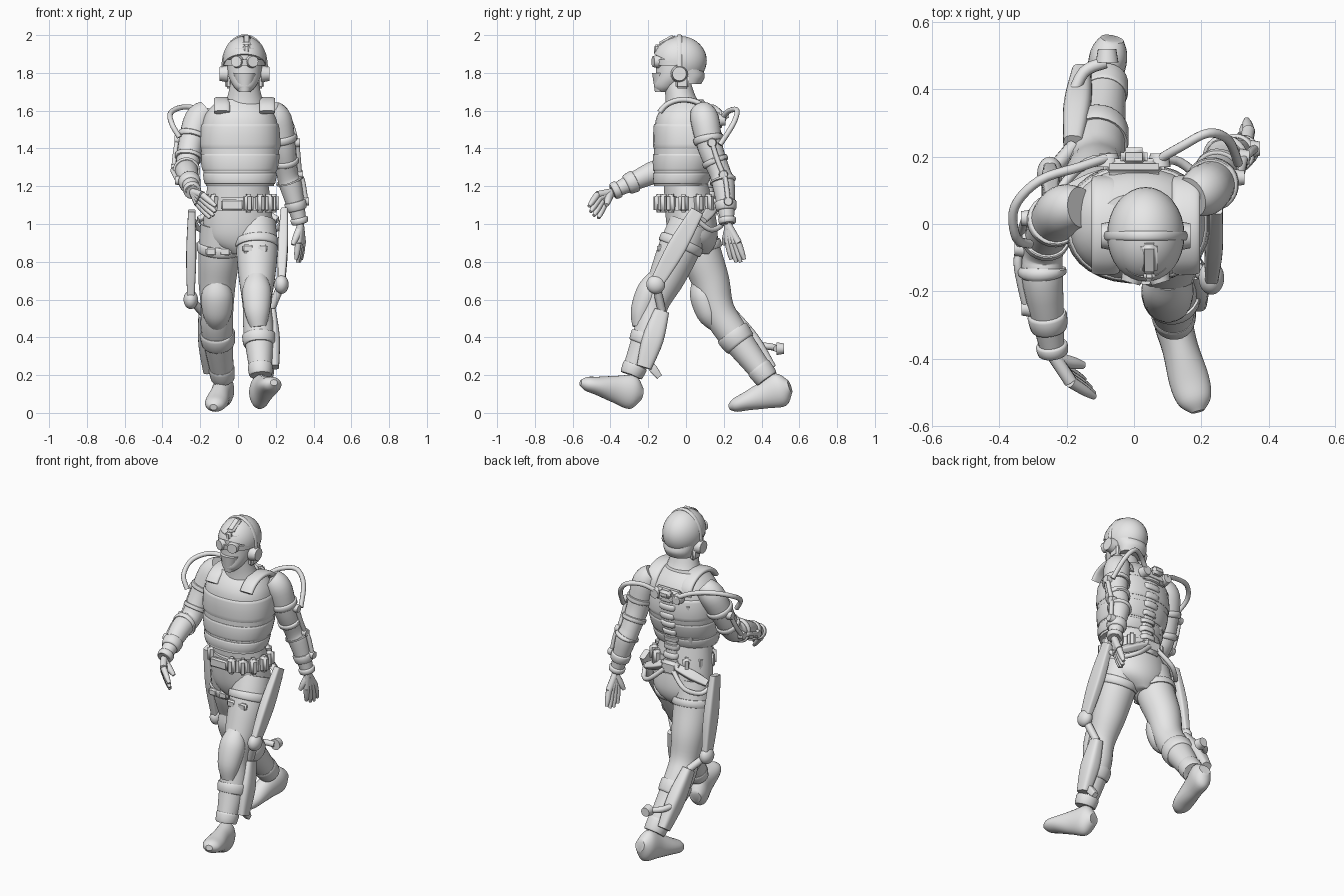
import bpy, bmesh, math
from mathutils import Vector, Matrix, Euler

if "Cube" in bpy.data.objects:
    bpy.data.objects.remove(bpy.data.objects["Cube"])

grey = bpy.data.materials.new("plain grey")
grey.use_nodes = True
grey.diffuse_color = (.8, .8, .8, 1)
grey.node_tree.nodes["Principled BSDF"].inputs["Base Color"].default_value = grey.diffuse_color


def finish(name, bm, angle=40):
    bmesh.ops.recalc_face_normals(bm, faces=bm.faces)
    mesh = bpy.data.meshes.new(name)
    bm.to_mesh(mesh)
    bm.free()
    mesh.materials.append(grey)
    mesh.shade_smooth()
    mesh.set_sharp_from_angle(angle=math.radians(angle))
    ob = bpy.data.objects.new(name, mesh)
    bpy.context.collection.objects.link(ob)
    return ob


def sample(rings, t):
    """Smooth interpolation of ring values at position t."""
    last = len(rings) - 1
    i = max(0, min(int(t), last - 1))
    f = t - i
    before, start, end, after = [rings[max(0, min(last, i + k))] for k in (-1, 0, 1, 2)]
    return [b + f * (c - a + f * (2*a - 5*b + 4*c - d + f * (3*(b - c) + d - a))) / 2
            for a, b, c, d in zip(before, start, end, after)]


def loft(name, rings, flat=False, power=1, steps=5, sides=24):
    """Skin round (x, y, z, radius) or oval (x, y, z, width, depth) rings along a path."""
    rows = [sample(rings, k / steps) for k in range((len(rings) - 1) * steps + 1)]
    mids = [Vector(r[:3]) for r in rows]
    bm = bmesh.new()
    across, loops = Vector((1, 0, 0)), []
    for k, row in enumerate(rows):
        along = (mids[min(k + 1, len(mids) - 1)] - mids[max(k - 1, 0)]).normalized()
        if flat:
            along = Vector((0, 0, 1))
        if k == 0 and abs(along.x) > .9:
            across = Vector((0, 0, 1))
        across = (across - along * across.dot(along)).normalized()
        deep = along.cross(across)
        loop = []
        for s in range(sides):
            angle = math.tau * (s + .5) / sides
            c, d = (math.copysign(abs(q) ** power, q) for q in (math.cos(angle), math.sin(angle)))
            loop.append(bm.verts.new(mids[k] + across * c * row[3] + deep * d * row[-1]))
        loops.append(loop)
    for low, high in zip(loops, loops[1:]):
        for s in range(sides):
            n = (s + 1) % sides
            bm.faces.new((low[s], low[n], high[n], high[s]))
    bm.faces.new(loops[0])
    bm.faces.new(loops[-1])
    return finish(name, bm)


def stack(x, rows):
    """Level rings (y, z, width, depth) sharing one x."""
    return [(x, *row) for row in rows]


def tube(name, points, radius):
    return loft(name, [(*p, radius) for p in points], sides=10)


def bar(name, start, end, wide, deep, power=.4):
    middle = [(p + q) / 2 for p, q in zip(start, end)]
    tip = (wide * .7, deep * .7)
    return loft(name, [(*start, *tip), (*middle, wide, deep), (*end, *tip)], power=power)


def strap(name, limb, t, half, grow=.01, flat=False, power=1, sides=24):
    rings = []
    for k, g in ((-1, .3), (-.7, 1), (.7, 1), (1, .3)):
        row = sample(limb, t + k * half)
        rings.append((*row[:3], *(radius + grow * g for radius in row[3:])))
    return loft(name, rings, flat, power, 2, sides)


def ball(name, loc, size, cut=None):
    bm = bmesh.new()
    bmesh.ops.create_uvsphere(bm, u_segments=32, v_segments=20, radius=1,
                              matrix=Matrix.LocRotScale(Vector(loc), None, Vector(size)))
    if cut:
        bmesh.ops.bisect_plane(bm, geom=bm.verts[:] + bm.edges[:] + bm.faces[:],
                               plane_co=cut, plane_no=(0, .5, 1), clear_inner=True)
        bmesh.ops.holes_fill(bm, edges=[e for e in bm.edges if e.is_boundary], sides=0)
    return finish(name, bm)


def box(name, loc, size, rot=(0, 0, 0)):
    bm = bmesh.new()
    bmesh.ops.create_cube(bm, size=1, matrix=Matrix.LocRotScale(Vector(loc), Euler(rot), Vector(size)))
    bmesh.ops.bevel(bm, geom=bm.edges[:], offset=min(size) * .3, segments=3, affect='EDGES')
    return finish(name, bm, 50)


def disc(name, loc, radius, depth, axis):
    bm = bmesh.new()
    turn = Vector((0, 0, 1)).rotation_difference(Vector(axis))
    bmesh.ops.create_cone(bm, cap_ends=True, segments=20, radius1=radius, radius2=radius * .8, depth=depth,
                          matrix=Matrix.LocRotScale(Vector(loc), turn, None))
    return finish(name, bm)


# torso, pelvis and neck
vest = stack(.01, [(-.03, 1.2, .18, .14), (0, 1.4, .21, .17), (0, 1.53, .2, .165), (0, 1.6, .17, .14), (0, 1.66, .11, .09)])
loft("vest", vest, True, .88, sides=32)
for t, half in ((.25, .15), (.65, .2), (1.5, .5)):
    strap("vest_panel", vest, t, half, .006, True, .88, 32)
loft("pelvis", stack(0, [(0, 1.23, .16, .12), (.03, 1, .185, .135), (.04, .9, .16, .12), (.04, .84, .05, .08)]), True)
loft("belt", stack(.02, [(0, 1.07, .17, .145), (0, 1.14, .165, .14)]), True)
for degrees in (-150, -78, -55, -33, -5, 28, 55, 128, 155, 190):
    a = math.radians(degrees)
    box("belt_pouch", (.02 + .17 * math.cos(a), .145 * math.sin(a), 1.11), (.05, .055, .1), (0, 0, a + math.pi / 2))
box("belt_buckle", (-.03, -.14, 1.1), (.12, .03, .06))

# head, helmet and goggles
hx = .035
loft("neck", stack(hx, [(-.01, 1.62, .11, .1), (-.03, 1.68, .09, .08), (-.05, 1.77, .07, .07)]), True)
loft("face", stack(hx, [(-.12, 1.7, .03, .03), (-.1, 1.73, .06, .07), (-.06, 1.8, .09, .1), (-.05, 1.93, .09, .11)]), True)
loft("face_mask", stack(hx, [(-.135, 1.7, .03, .03), (-.13, 1.8, .06, .05)]), True)
ball("helmet", (hx, -.033, 1.865), (.115, .143, .13), cut=(hx, -.14, 1.885))
loft("helmet_rear_pad", stack(hx, [(.02, 1.74, .08, .06), (.02, 1.78, .09, .08), (0, 1.82, .1, .09)]), True)
loft("goggle_strap", stack(hx, [(-.04, 1.84, .11, .13), (-.04, 1.87, .11, .134)]), True)
arc = [math.pi * k / 8 for k in range(9)]
loft("headset_band", [(hx + .117 * math.cos(a), -.035, 1.83 + .167 * math.sin(a), .007, .014) for a in arc])
box("helmet_mount", (.045, -.1, 1.967), (.05, .1, .035), (.5, 0, 0))
box("mount_hinge", (.045, -.155, 1.925), (.035, .03, .05))
for s in (-1, 1):
    disc("goggle_lens", (hx + s * .04, -.158, 1.86), .036, .035, (s * .3, -1, 0))
    disc("ear_cup", (hx + s * .11, -.035, 1.795), .046, .045, (s, 0, 0))
    box("cup_cushion", (hx + s * .085, -.02, 1.755), (.035, .07, .075))
    # shoulder straps curve over the vest
    loft("shoulder_strap", [(hx + s * .12, -.01 - .14 * math.cos(a), 1.55 + .108 * math.sin(a), .042, .015)
                            for a in arc[1:]], power=.7)

# arms
left_arm = [(.17, .08, 1.6, .06), (.21, .1, 1.55, .076), (.24, .13, 1.4, .066), (.26, .18, 1.27, .057),
            (.28, .2, 1.2, .059), (.33, .22, 1, .034)]
right_arm = [(-.16, .05, 1.6, .06), (-.21, .04, 1.55, .076), (-.25, -.01, 1.42, .066), (-.27, -.08, 1.3, .06),
             (-.27, -.18, 1.27, .06), (-.24, -.39, 1.17, .034)]


def hand(name, wrist, knuckle, tip, across, thumb):
    w, n, e, c, h = (Vector(p) for p in (wrist, knuckle, tip, across, thumb))

    def digit(part, start, end, thick):
        return loft(name + part, [(*start, thick), (*start.lerp(end, .6), thick * .85), (*end, thick * .5)], sides=10)

    for k in (-1.5, -.5, .5, 1.5):
        root = n + c * k
        tube(name + "_palm", [w, w.lerp(root, .6), root], .02)
        digit("_finger", root, e + c * k * 1.3 - (e - w) * abs(k) * .07, .018)
    digit("_thumb", w.lerp(n, .2), h, .022)


hand("left_hand", left_arm[-1][:3], (.33, .25, .9), (.32, .28, .79), (.007, .018, 0), (.29, .2, .89))
hand("right_hand", right_arm[-1][:3], (-.2, -.45, 1.13), (-.12, -.5, 1.05), (.008, -.013, .016), (-.15, -.42, 1.1))
for side, arm, s in (("left", left_arm, 1), ("right", right_arm, -1)):
    loft(side + "_arm", arm)
    for t in (1.7, 2.5, 3.7, 4.5):
        strap(side + "_arm_strap", arm, t, .1)
    strap(side + "_glove_cuff", arm, 4.88, .1)
    # jointed rod along the outside of the arm
    rod = []
    for k in range(5):
        x, y, z, radius = sample(arm, 1.8 + k * .65)
        rod.append((x + s * (radius + .01), y + .015, z))
    tube(side + "_arm_rod", rod, .013)
    for p in rod[::2]:
        disc(side + "_arm_joint", p, .026, .03, (s, 0, 0))

# legs, from hip to ankle
left_leg = [(.09, .02, 1, .11), (.1, -.04, .86, .11), (.1, -.1, .72, .097), (.1, -.17, .57, .076),
            (.11, -.2, .42, .08), (.12, -.29, .2, .055)]
right_leg = [(-.09, .04, 1, .11), (-.1, .08, .84, .11), (-.11, .13, .7, .1), (-.11, .17, .55, .086),
             (-.11, .24, .43, .084), (-.08, .43, .18, .057)]


def boot(name, heel, toe):
    line = Vector(heel), Vector(toe)
    shape = ((0, .035, .035), (.15, .056, .09), (.42, .054, .073), (.72, .06, .049), (.9, .05, .037), (1, .02, .016))
    loft(name, [(*line[0].lerp(line[1], f), wide, tall) for f, wide, tall in shape])


boot("left_boot", (.1, -.235, .1), (.19, -.558, .16))
boot("right_boot", (-.065, .55, .14), (-.13, .23, .03))
for side, s, leg, joint in (("left", 1, left_leg, (.23, -.16, .68)), ("right", -1, right_leg, (-.25, .15, .6))):
    loft(side + "_leg", leg)
    strap(side + "_thigh_strap", leg, .8, .13)
    strap(side + "_shin_strap", leg, 4.15, .13)
    strap(side + "_boot_cuff", leg, 4.85, .15, .006)
    x, y, z, radius = sample(leg, .8)
    for offset in (-.045, .03):
        box(side + "_thigh_clip", (x + offset, y - radius, z - .02), (.06, .03, .045))
    # knee pad follows the front of the leg
    pad = []
    for t, scale in ((2, .6), (2.5, 1), (3.2, 1), (3.8, .6)):
        x, y, z, radius = sample(leg, t)
        pad.append((x, y - .055, z, radius * .9 * scale, radius * .8 * scale))
    loft(side + "_knee_pad", pad)
    # outer frame: thigh beam, joint, link and shin plate
    upper, lower = [Vector(sample(leg, t)[:3]) + Vector((s * .07, .05, 0)) for t in (3.2, 4.75)]
    bar(side + "_thigh_beam", (s * .245, .06, 1.07), joint, .027, .05)
    ball(side + "_knee_joint", joint, (.038, .05, .05))
    tube(side + "_knee_link", [joint, upper.lerp(Vector(joint), .5), upper], .022)
    bar(side + "_shin_plate", upper, lower, .042, .057, .6)
bar("left_calf_hook", (.17, -.21, .28), (.17, -.14, .19), .022, .022)
tube("right_calf_arm", [(-.19, .36, .36), (-.15, .45, .35), (-.085, .48, .34)], .018)
disc("right_calf_knob", (-.08, .5, .34), .034, .04, (0, 1, 0))

# spine frame and hoses
spine = [(.01, .145, 1.54, .055, .035), (.01, .14, 1.4, .045, .035), (.01, .11, 1.25, .04, .035), (.01, .12, 1.1, .04, .035)]
loft("spine_column", spine, power=.7)
for k in range(8):
    strap("vertebra", spine, .2 + k * .34, .11, power=.7)
box("upper_yoke", (0, .17, 1.55), (.18, .05, .08))
box("yoke_cap", (0, .2, 1.57), (.08, .055, .05))
box("lower_hub", (0, .15, 1.09), (.12, .06, .09))
for s in (-1, 1):
    disc("yoke_pivot", (s * .075, .19, 1.55), .034, .04, (0, 1, 0))
    tube("hip_hose", [(s * .03, .17, 1.08), (s * .12, .19, 1), (s * .2, .13, .97), (s * .235, .06, 1.02)], .014)
    bar("hip_arm", (s * .04, .155, 1.1), (s * .21, .09, 1.02), .02, .028)
    bar("back_panel", (s * .1, .14, 1.5), (s * .09, .095, 1.24), .035, .02, .7)
tube("left_shoulder_hose", [(.07, .19, 1.56), (.14, .23, 1.6), (.22, .27, 1.6), (.28, .25, 1.53), (.31, .18, 1.42)], .014)
tube("right_shoulder_hose", [(-.07, .2, 1.56), (-.16, .17, 1.6), (-.28, .13, 1.62), (-.355, .05, 1.59),
                             (-.35, -.04, 1.53), (-.31, -.06, 1.46)], .014)
